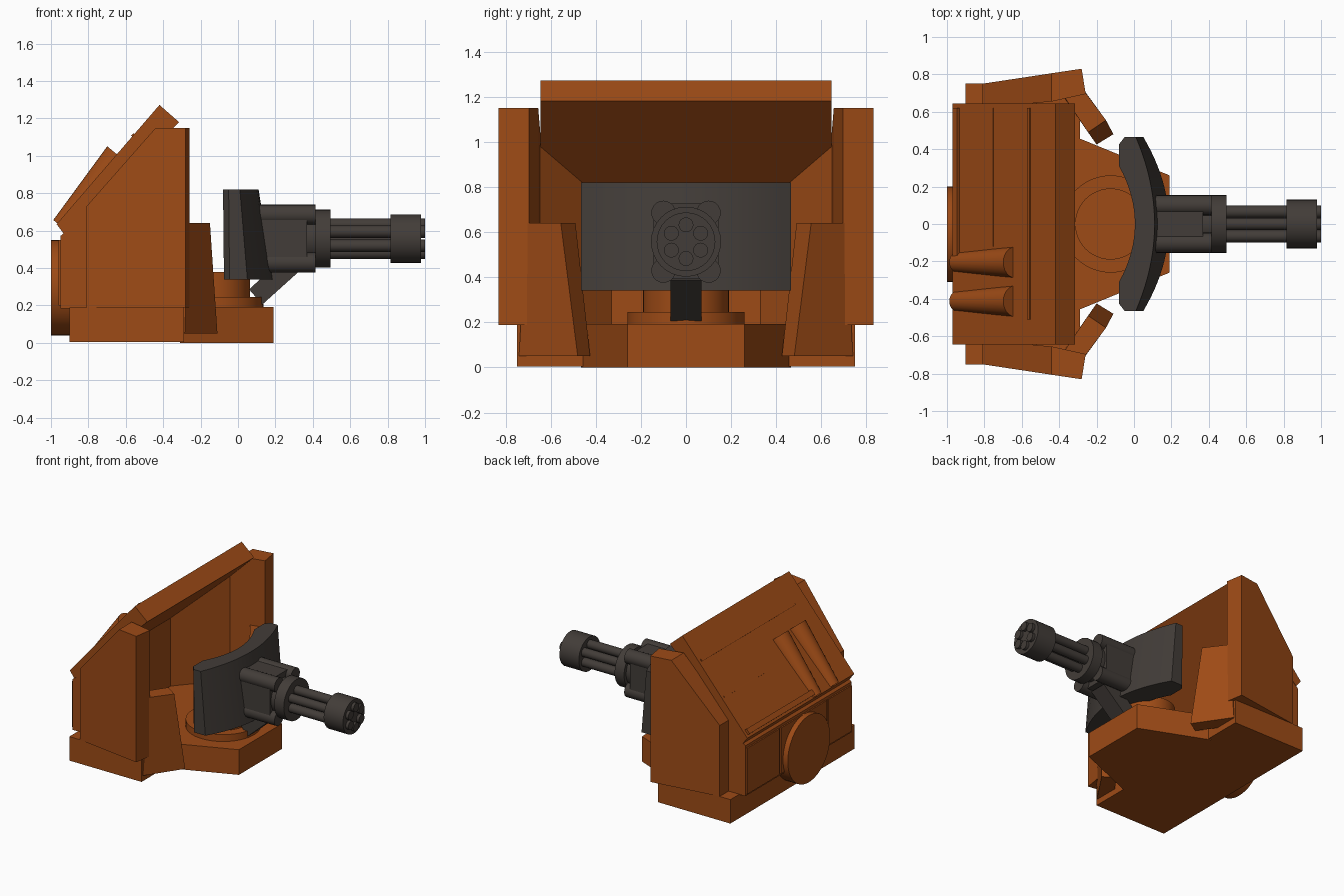
import bpy, bmesh
from math import cos, sin, pi, radians
from mathutils import Vector

if "Cube" in bpy.data.objects:
    bpy.data.objects.remove(bpy.data.objects["Cube"])


def material(name, rgb):
    m = bpy.data.materials.new(name)
    m.diffuse_color = (*rgb, 1)
    m.use_nodes = True
    m.node_tree.nodes["Principled BSDF"].inputs["Base Color"].default_value = m.diffuse_color
    return m


ORANGE = material("burnt_orange", (0.34, 0.07, 0.008))
DARK = material("dark_metal", (0.055, 0.046, 0.04))


def loft(name, rings, mat=ORANGE, mirror=False, smooth=False):
    """Skin equal-length rings of points and cap both ends."""
    bm = bmesh.new()
    vs = [[bm.verts.new(p) for p in r] for r in rings]
    n = len(rings[0])
    for a, b in zip(vs, vs[1:]):
        for i in range(n):
            j = (i + 1) % n
            bm.faces.new((a[i], a[j], b[j], b[i]))
    bm.faces.new(vs[0])
    bm.faces.new(vs[-1])
    bmesh.ops.recalc_face_normals(bm, faces=bm.faces)
    me = bpy.data.meshes.new(name)
    bm.to_mesh(me)
    bm.free()
    ob = bpy.data.objects.new(name, me)
    bpy.context.collection.objects.link(ob)
    me.materials.append(mat)
    if mirror:
        ob.modifiers.new("mirror", "MIRROR").use_axis = (False, True, False)
    if smooth:
        bpy.ops.object.select_all(action="DESELECT")
        ob.select_set(True)
        bpy.context.view_layer.objects.active = ob
        bpy.ops.object.shade_smooth_by_angle(angle=radians(35))
    return ob


def prism(name, plan, z0, z1, **kw):
    top = z1 if callable(z1) else (lambda x: z1)
    return loft(name, [[(x, y, z0) for x, y in plan],
                       [(x, y, top(x)) for x, y in plan]], **kw)


def side_profile(name, pts, y0, y1, **kw):
    return loft(name, [[(x, y, z) for x, z in pts] for y in (y0, y1)], **kw)


def box(name, x0, x1, y0, y1, z0, z1, **kw):
    return prism(name, [(x0, y0), (x1, y0), (x1, y1), (x0, y1)], z0, z1, **kw)


def rod(name, p, q, r0, r1=None, n=32, **kw):
    p, q = Vector(p), Vector(q)
    rot = (q - p).to_track_quat("Z", "Y")
    rings = [[c + rot @ Vector((r * cos(2 * pi * i / n), r * sin(2 * pi * i / n), 0))
              for i in range(n)] for c, r in ((p, r0), (q, r1 or r0))]
    return loft(name, rings, smooth=True, **kw)


# Base plate and front platform
box("base_plate", -0.9, -0.29, -0.75, 0.75, 0.005, 0.188)
prism("front_platform", [(-0.31, -0.465), (0.19, -0.26), (0.19, 0.26), (-0.31, 0.465)], 0, 0.192)

# Turntable
rod("turntable_disc", (-0.125, 0, 0.18), (-0.125, 0, 0.245), 0.26, n=48)
rod("turntable_post", (-0.125, 0, 0.2), (-0.125, 0, 0.38), 0.19, n=48)


def roof(x):
    return 1.18 + (x + 0.31) * 0.968


# Housing walls, open to the front under the sloped roof
prism("housing", [(-0.95, 0.64), (-0.52, 0.648), (-0.8, 0.33), (-0.8, -0.33),
                  (-0.52, -0.648), (-0.95, -0.64)], 0.185, lambda x: roof(x) + 0.01)
for y0, y1 in ((-0.63, -0.35), (-0.33, 0.22), (0.24, 0.63)):
    box("back_panel", -0.96, -0.94, y0, y1, 0.2, 0.55)
rod("back_hatch", (-1, -0.055, 0.295), (-0.88, -0.055, 0.295), 0.255, n=48)

# Sloped roof slab with raised strips
side_profile("roof_slab", [(-0.97, 0.635), (-0.42, 1.272), (-0.315, 1.18), (-0.93, 0.582)],
             -0.645, 0.645)


def roof_strip(name, x, y0, y1, w, h):
    """Thin bar lying across the roof slope at position x."""
    c = Vector((x, 0, 0.635 + (x + 0.97) * 1.158))
    t, n = Vector((0.654, 0, 0.757)), Vector((-0.757, 0, 0.654))
    pts = [c + t * a * w / 2 + n * b for a, b in ((-1, -0.02), (1, -0.02), (1, h), (-1, h))]
    side_profile(name, [(p.x, p.z) for p in pts], y0, y1)


roof_strip("upper_roof_strip", -0.56, -0.51, 0.62, 0.018, 0.007)
roof_strip("middle_roof_strip", -0.755, -0.12, 0.62, 0.01, 0.004)
roof_strip("lower_roof_lip", -0.945, -0.2, 0.62, 0.04, 0.018)

# Twin tapered tubes on the roof
for y in (-0.205, -0.413):
    rod("roof_tube", (-0.945, y, 0.622), (-0.635, y, 0.998), 0.055, 0.083, n=24)

# Angled side walls
loft("side_wall", [
    [(x0, y0, 0.188), (x1, y1, 0.188), (x1, y1, z), (x0, y0, z)]
    for x0, y0, x1, y1, z in ((-0.81, 0.62, -0.81, 0.75, 0.73),
                              (-0.44, 0.655, -0.44, 0.806, 1.15),
                              (-0.258, 0.695, -0.28, 0.83, 1.15))], mirror=True)

# Front flaps
loft("front_flap", [
    [(-0.285, 0.74, 0.05), (-0.11, 0.48, 0.05), (-0.2, 0.425, 0.05), (-0.385, 0.69, 0.05)],
    [(-0.265, 0.71, 0.64), (-0.15, 0.555, 0.64), (-0.245, 0.49, 0.64), (-0.37, 0.675, 0.64)],
], mirror=True)

# Curved gun shield
stations = []
for i in range(-12, 13):
    y = 0.465 * i / 12
    a = (i / 12) ** 2
    back = max(-0.075, 0.01 - 0.085 * (y / 0.31) ** 2) + (0.03 if abs(i) == 12 else 0)
    stations.append([(back, y, 0.34), (0.187 - 0.137 * a, y, 0.34),
                     (0.11 - 0.1 * a, y, 0.82), (back - 0.005, y, 0.82)])
loft("gun_shield", stations, mat=DARK, smooth=True)

# Gun support strut
side_profile("gun_strut", [(0.06, 0.285), (0.13, 0.205), (0.33, 0.385), (0.2, 0.42)],
             -0.068, 0.068, mat=DARK)

# Gun receiver with corner cylinders
C = 0.557
box("gun_receiver", 0.05, 0.37, -0.115, 0.115, C - 0.165, C + 0.17, mat=DARK)
box("receiver_side", 0.05, 0.37, -0.145, 0.145, C - 0.12, C + 0.12, mat=DARK)
for sy in (-1, 1):
    for sz in (-1, 1):
        y, z = sy * 0.1, C + sz * 0.128
        rod("corner_cylinder", (0.05, y, z), (0.415, y, z), 0.054, n=20, mat=DARK)
rod("receiver_core", (0.3, 0, C), (0.44, 0, C), 0.13, mat=DARK)
rod("gun_collar", (0.415, 0, C), (0.495, 0, C), 0.155, mat=DARK)

# Rotary barrels and muzzle ring
for k in range(6):
    a = pi / 2 + k * pi / 3
    y, z = 0.075 * cos(a), C + 0.075 * sin(a)
    rod("barrel", (0.45, y, z), (1, y, z), 0.033, n=16, mat=DARK)
rod("barrel_spindle", (0.45, 0, C), (0.85, 0, C), 0.03, n=16, mat=DARK)
rod("muzzle_ring", (0.815, 0, C), (0.978, 0, C), 0.13, mat=DARK)
